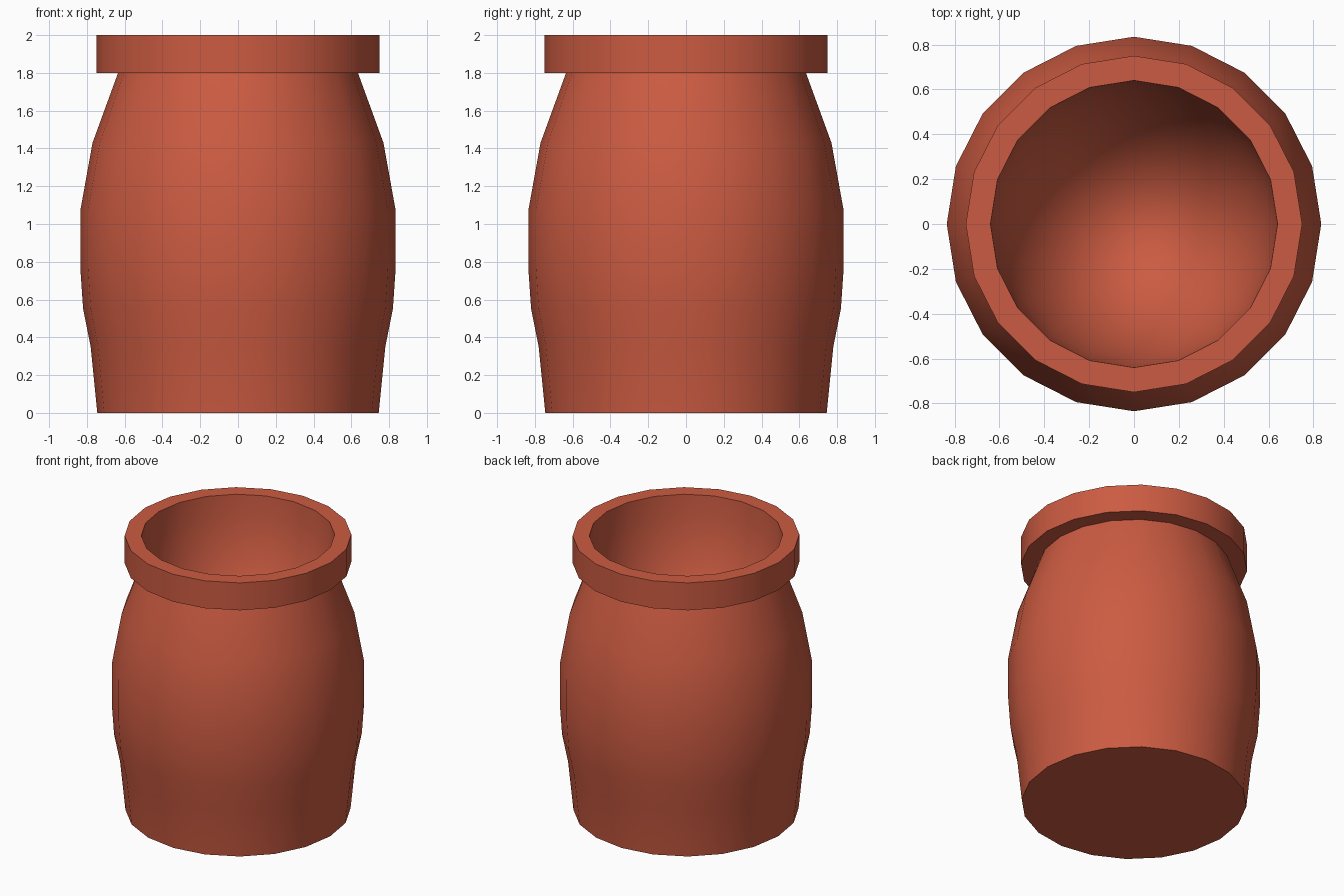
import bpy, bmesh, math

if "Cube" in bpy.data.objects:
    bpy.data.objects.remove(bpy.data.objects["Cube"])

SIDES = 20

clay = bpy.data.materials.new("terracotta")
clay.diffuse_color = (0.60, 0.105, 0.054, 1.0)
clay.use_nodes = True
clay.node_tree.nodes["Principled BSDF"].inputs["Base Color"].default_value = clay.diffuse_color

# Outer profile from base to rim as (radius, height)
profile = [(0.745, 0), (0.78, 0.35), (0.82, 0.55), (0.835, 0.77),
           (0.835, 1.07), (0.77, 1.43), (0.635, 1.8),
           (0.75, 1.8), (0.75, 2.0), (0.64, 2.0)]

# Rounded bowl-shaped hollow below the rim
DEPTH, STEPS = 1.0, 10
for i in range(1, STEPS):
    a = math.pi / 2 * i / STEPS
    profile.append((0.64 * math.cos(a), 2.0 - DEPTH * math.sin(a)))

# Revolve the profile
bm = bmesh.new()
rings = [[bm.verts.new((r * math.cos(2 * math.pi * k / SIDES),
                        r * math.sin(2 * math.pi * k / SIDES), z))
          for k in range(SIDES)] for r, z in profile]
for low, high in zip(rings, rings[1:]):
    for k in range(SIDES):
        n = (k + 1) % SIDES
        bm.faces.new((low[k], low[n], high[n], high[k]))

# Flat base and the bottom of the hollow
bm.faces.new(rings[0][::-1])
tip = bm.verts.new((0, 0, 2.0 - DEPTH))
for k in range(SIDES):
    bm.faces.new((rings[-1][k], rings[-1][(k + 1) % SIDES], tip))
bmesh.ops.recalc_face_normals(bm, faces=bm.faces[:])

mesh = bpy.data.meshes.new("clay_pot")
bm.to_mesh(mesh)
bm.free()
mesh.materials.append(clay)
pot = bpy.data.objects.new("clay_pot", mesh)
bpy.context.collection.objects.link(pot)

# Smooth walls, crisp rim and base
bpy.context.view_layer.objects.active = pot
pot.select_set(True)
bpy.ops.object.shade_smooth_by_angle(angle=math.radians(40))
